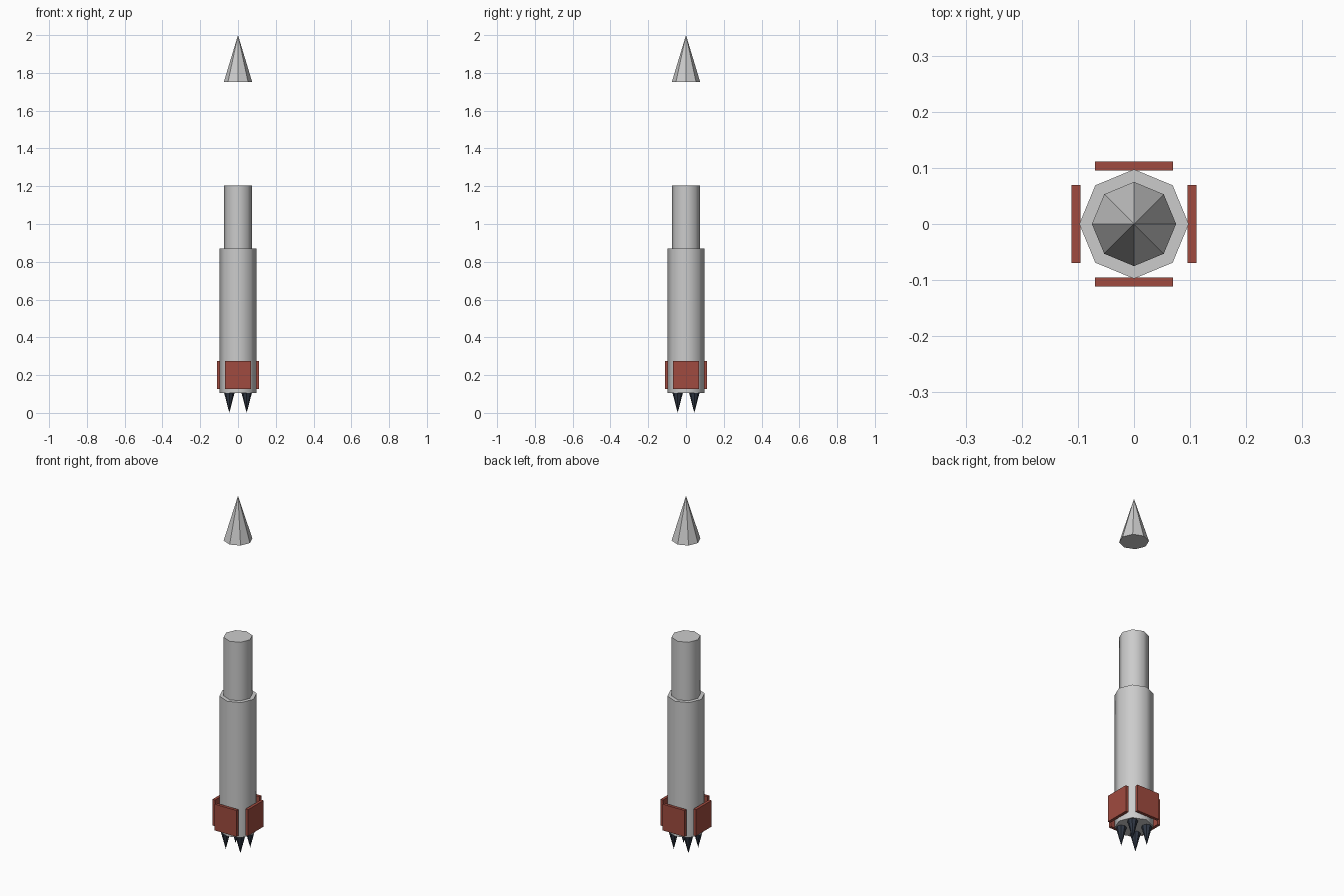
import bpy
from math import radians, pi, cos, sin

if "Cube" in bpy.data.objects:
    bpy.data.objects.remove(bpy.data.objects["Cube"])


def material(name, rgb):
    mat = bpy.data.materials.new(name)
    mat.diffuse_color = (*rgb, 1)
    mat.use_nodes = True
    mat.node_tree.nodes["Principled BSDF"].inputs["Base Color"].default_value = mat.diffuse_color
    return mat


def tapered(name, r_low, r_high, z_low, z_high, x=0, y=0, mat=None, smooth=False):
    """Eight-sided cylinder or cone with corners on the x and y axes."""
    bpy.ops.mesh.primitive_cone_add(
        vertices=8, radius1=r_low, radius2=r_high, depth=z_high - z_low,
        location=(x, y, (z_low + z_high) / 2))
    obj = bpy.context.object
    obj.name = name
    if mat:
        obj.data.materials.append(mat)
    if smooth:
        bpy.ops.object.shade_smooth_by_angle(angle=radians(50))
    return obj


red = material("red_panel", (0.35, 0.07, 0.05))
dark = material("dark_metal", (0.03, 0.04, 0.06))

# Stepped body and the separate floating nose
tapered("lower_body", 0.0975, 0.0975, 0.104, 0.871, smooth=True)
tapered("upper_body", 0.075, 0.075, 0.871, 1.203, smooth=True)
tapered("nose_cone", 0.075, 0, 1.752, 2.0)

# Four flat panels around the base
for i in range(4):
    a = i * pi / 2
    bpy.ops.mesh.primitive_cube_add(
        size=1, location=(0.1035 * cos(a), 0.1035 * sin(a), 0.2), rotation=(0, 0, a))
    panel = bpy.context.object
    panel.name = f"side_panel_{i + 1}"
    panel.scale = (0.016, 0.139, 0.149)
    panel.data.materials.append(red)

# Four pointed spikes under the body
for i, (sx, sy) in enumerate([(1, 1), (-1, 1), (-1, -1), (1, -1)]):
    tapered(f"bottom_spike_{i + 1}", 0, 0.027, 0.0, 0.104,
            x=0.046 * sx, y=0.044 * sy, mat=dark)
